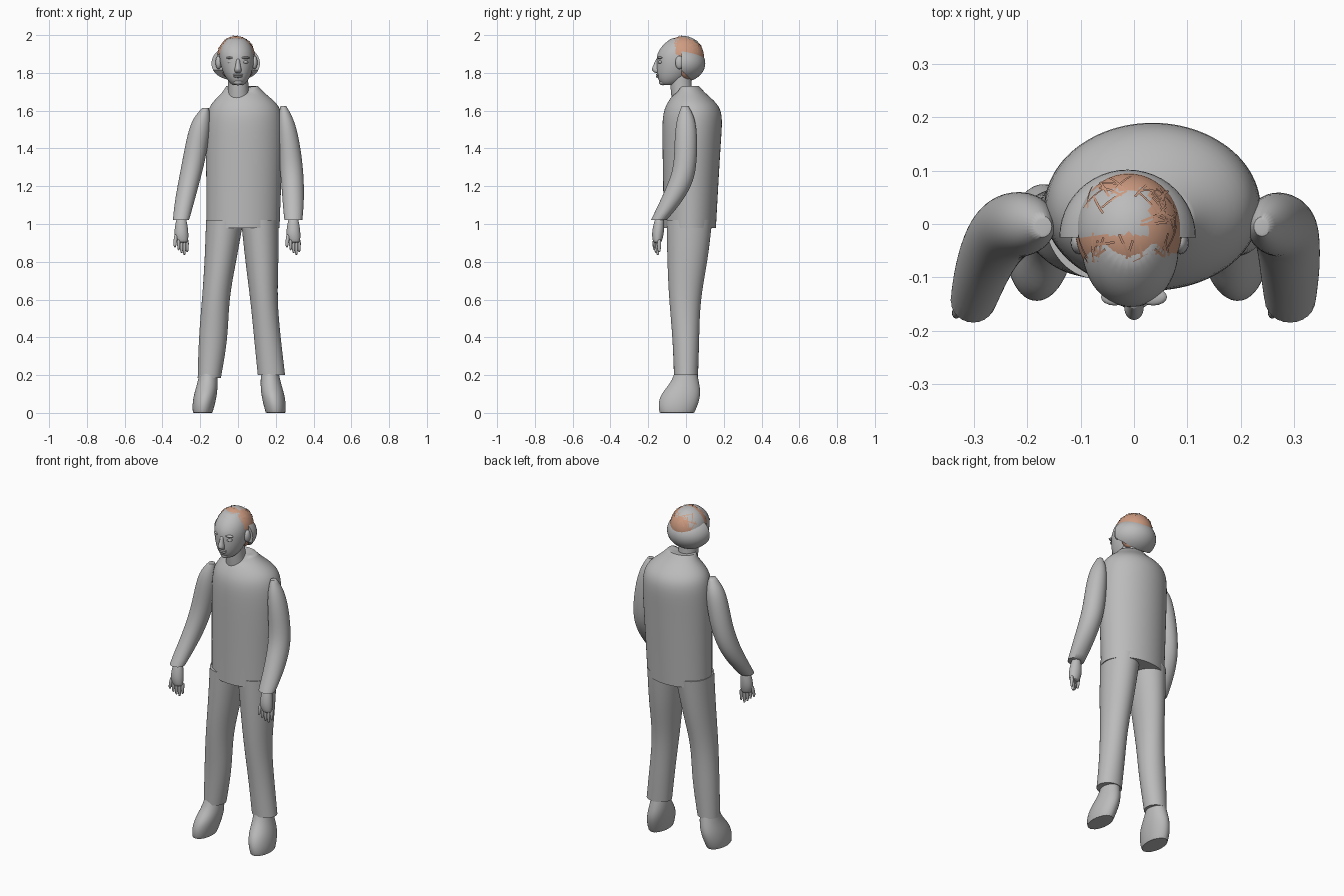
import bpy, bmesh, math, random
from mathutils import Vector

if "Cube" in bpy.data.objects:
    bpy.data.objects.remove(bpy.data.objects["Cube"])
random.seed(4)


def material(name, rgb):
    m = bpy.data.materials.new(name)
    m.use_nodes = True
    m.diffuse_color = (*rgb, 1)
    m.node_tree.nodes["Principled BSDF"].inputs["Base Color"].default_value = (*rgb, 1)
    return m


grey = material("clay grey", (0.5, 0.5, 0.5))
tan = material("tan hair", (0.62, 0.33, 0.22))


def finish(bm, name, mats, subsurf=0, angle=60):
    bmesh.ops.recalc_face_normals(bm, faces=bm.faces)
    me = bpy.data.meshes.new(name)
    bm.to_mesh(me)
    bm.free()
    ob = bpy.data.objects.new(name, me)
    bpy.context.collection.objects.link(ob)
    for m in mats:
        me.materials.append(m)
    bpy.ops.object.select_all(action="DESELECT")
    ob.select_set(True)
    bpy.context.view_layer.objects.active = ob
    bpy.ops.object.shade_smooth_by_angle(angle=math.radians(angle))
    if subsurf:
        ob.modifiers.new("Subdivision", "SUBSURF").levels = subsurf
        ob.modifiers["Subdivision"].render_levels = subsurf
    return ob


def loft(name, rings, mat=grey, n=24, notch=0, crease=1):
    """Skin elliptical rings (x, y, z, radius x, radius y), bottom to top."""
    bm = bmesh.new()
    loops = []
    for x, y, z, rx, ry in rings:
        angles = [math.tau * i / n for i in range(n)]
        loops.append([bm.verts.new((x + rx * math.cos(a), y + ry * math.sin(a), z))
                      for a in angles])
    for lo, hi in zip(loops, loops[1:]):
        for i in range(n):
            j = (i + 1) % n
            bm.faces.new((lo[i], lo[j], hi[j], hi[i]))
    layer = bm.edges.layers.float.new("crease_edge")
    for loop in (loops[0], loops[-1]):
        cap = bm.faces.new(loop)
        for e in cap.edges:
            e[layer] = crease
    # dip the front of the top ring for an open collar
    x, y, z, rx, ry = rings[-1]
    for v in loops[-1]:
        v.co.z -= notch * max(0, (y - v.co.y) / ry - 0.6) / 0.4
    return finish(bm, name, [mat], 2)


def ball(bm, center, radii, segments=32):
    made = bmesh.ops.create_uvsphere(bm, u_segments=segments, v_segments=segments // 2, radius=1)
    for v in made["verts"]:
        v.co = Vector(center) + Vector(a * b for a, b in zip(v.co, radii))


def cut(bm, point, normal, fill=True):
    """Remove everything on the normal side of a plane."""
    res = bmesh.ops.bisect_plane(bm, geom=bm.verts[:] + bm.edges[:] + bm.faces[:],
                                 plane_co=point, plane_no=normal, clear_outer=True)
    if fill:
        edges = [g for g in res["geom_cut"] if isinstance(g, bmesh.types.BMEdge)]
        bmesh.ops.contextual_create(bm, geom=edges)


# Shirt body with open collar
loft("shirt", [(.027, .02, .98, .195, .14), (.03, .025, 1.2, .2, .147),
               (.035, .03, 1.45, .207, .157), (.035, .035, 1.58, .203, .162),
               (.033, .032, 1.64, .178, .135), (.028, .02, 1.69, .115, .085),
               (.022, .01, 1.73, .085, .06)], notch=.04)

# Sleeves
loft("left_sleeve", [(.293, -.145, 1.02, .048, .042), (.293, -.09, 1.1, .056, .057),
                     (.29, -.035, 1.2, .06, .067), (.283, -.003, 1.3, .062, .06),
                     (.268, 0, 1.45, .057, .062), (.252, 0, 1.56, .043, .05),
                     (.24, -.005, 1.625, .015, .018)], crease=.6)
loft("right_sleeve", [(-.302, -.145, 1.02, .043, .042), (-.287, -.09, 1.1, .051, .057),
                      (-.265, -.035, 1.2, .056, .067), (-.235, -.003, 1.33, .061, .063),
                      (-.208, 0, 1.48, .06, .062), (-.192, 0, 1.56, .047, .05),
                      (-.172, -.005, 1.615, .018, .02)], crease=.6)

# Trousers
loft("left_trouser", [(.177, 0, .2, .073, .064), (.155, 0, .4, .071, .071),
                      (.136, -.008, .6, .071, .083), (.127, .008, .8, .089, .108),
                      (.115, .018, 1.02, .1, .122)])
loft("right_trouser", [(-.152, 0, .185, .062, .064), (-.13, 0, .4, .079, .071),
                       (-.12, -.008, .6, .071, .083), (-.093, .008, .8, .084, .108),
                       (-.07, .018, 1.02, .1, .122)])

# Boots
for side, s, lean in (("left", 1, .012), ("right", -1, 0)):
    loft(side + "_boot", [(s * (x + lean), y, z, rx, ry) for x, y, z, rx, ry in (
        (.187, -.048, 0, .052, .092), (.183, -.043, .04, .06, .106),
        (.172, -.028, .1, .062, .108), (.16, -.004, .16, .054, .074),
        (.156, 0, .23, .045, .055))], crease=.8)

# Hands: palm, four fingers and a thumb
for side, hx in (("left", .293), ("right", -.3)):
    loft(side + "_palm", [(hx + .006, -.152, .9, .03, .022), (hx, -.15, .94, .04, .033),
                          (hx, -.145, .985, .036, .032), (hx, -.14, 1.03, .026, .024)],
         n=12, crease=.3)
    for i, tip in enumerate((.86, .845, .835, .85)):
        fx, fy = hx - .014 + .015 * i, -.165 + .008 * i
        loft(f"{side}_finger_{i + 1}", [(fx, fy, tip, .005, .006), (fx, fy - .002, tip + .02, .009, .011),
                                        (fx, fy, .92, .01, .013)], n=8, crease=.2)
    loft(side + "_thumb", [(hx - .034, -.17, .875, .006, .007), (hx - .034, -.168, .9, .01, .012),
                           (hx - .025, -.155, .95, .013, .016)], n=8, crease=.2)

# Neck and head
loft("neck", [(.005, -.01, 1.6, .065, .06), (.002, -.025, 1.7, .052, .056),
              (0, -.03, 1.8, .055, .058)])
loft("head", [(0, -.09, 1.735, .028, .036), (0, -.08, 1.757, .053, .066),
              (-.003, -.062, 1.8, .077, .095), (-.005, -.05, 1.85, .09, .107),
              (-.008, -.045, 1.9, .093, .112), (-.01, -.032, 1.95, .08, .092),
              (-.01, -.025, 1.985, .045, .05)], crease=.3)

# Facial features
loft("nose", [(0, -.15, 1.8, .016, .016), (0, -.16, 1.815, .021, .027),
              (0, -.155, 1.84, .013, .018), (0, -.147, 1.875, .01, .012)], n=12, crease=.3)
bm = bmesh.new()
for s in (-1, 1):
    ball(bm, (s * .036, -.134, 1.857), (.019, .015, .009), 16)
    ball(bm, (s * .036, -.137, 1.88), (.026, .016, .007), 16)
    ball(bm, (s * .095 - .008, -.035, 1.855), (.016, .022, .036), 16)
for z, r in ((1.79, .027), (1.78, .023)):
    ball(bm, (0, -.147, z), (r, .013, .006), 16)
ball(bm, (0, -.122, 1.752), (.026, .022, .018), 16)
finish(bm, "eyes_brows_ears_lips_chin", [grey])

# Half-round shell behind the head, trimmed over the nape
bm = bmesh.new()
ball(bm, (-.012, -.025, 1.85), (.128, .127, .1), 48)
cut(bm, (0, -.025, 0), (0, -1, 0))
cut(bm, (0, -.025, 1.815), (0, -1, -1))
finish(bm, "back_head_shell", [grey], angle=35)

bm = bmesh.new()
ball(bm, (-.003, .0, 1.82), (.085, .045, .062))
finish(bm, "nape_hair", [tan])

# Hair cap, with a bare patch toward the back right
center, radii = Vector((-.01, -.013, 1.885)), Vector((.1, .108, .11))
bm = bmesh.new()
ball(bm, center, radii, 48)
cut(bm, (0, -.1, 1.915), (0, -.35, -1), fill=False)


def bare(p):
    return -.02 < p.y < .065 and p.x < .03


for f in bm.faces:
    f.material_index = 0 if bare(f.calc_center_median()) else 1
finish(bm, "hair_cap", [grey, tan])

# Loose flat strands lying over the cap
bm = bmesh.new()
while len(bm.faces) < 240:
    d = Vector((random.uniform(-1, 1), random.uniform(-1, 1), random.uniform(.4, 1))).normalized()
    if bare(center + d * radii) and random.random() < .8:
        continue
    along = d.cross(Vector((random.gauss(0, 1), random.gauss(0, 1), random.gauss(0, 1)))).normalized()
    across = d.cross(along) * .022
    rows = []
    for k in range(5):
        p = d + along * (k - 2) * .14
        lift = 1.005 + .008 * k
        rows.append([bm.verts.new(center + (p + across * w).normalized() * lift * radii)
                     for w in (-1, 1)])
    for a, b in zip(rows, rows[1:]):
        bm.faces.new((a[0], a[1], b[1], b[0]))
finish(bm, "hair_strands", [tan])
